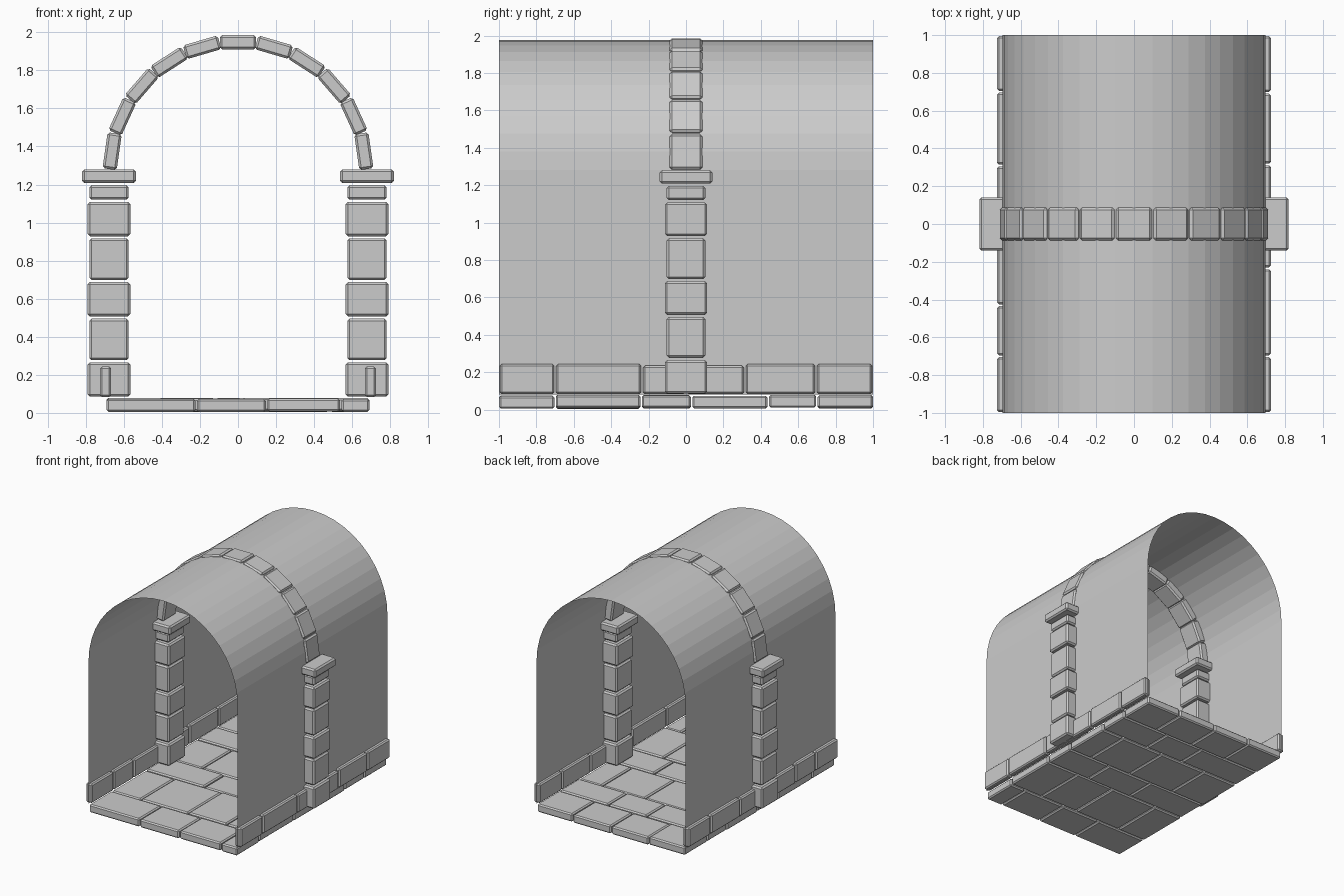
import bpy, bmesh, math, random
from mathutils import Matrix

if "Cube" in bpy.data.objects:
    bpy.data.objects.remove(bpy.data.objects["Cube"])

random.seed(4)


def add_object(name, bm):
    mesh = bpy.data.meshes.new(name)
    bmesh.ops.recalc_face_normals(bm, faces=bm.faces[:])
    bm.to_mesh(mesh)
    bm.free()
    obj = bpy.data.objects.new(name, mesh)
    bpy.context.collection.objects.link(obj)
    return obj


def stone(bm, lo, hi, rot=None):
    """Box from corner lo to corner hi, optionally tilted about its centre."""
    c = [(a + b) / 2 for a, b in zip(lo, hi)]
    s = [b - a for a, b in zip(lo, hi)]
    m = Matrix.Translation(c) @ (rot or Matrix()) @ Matrix.Diagonal((*s, 1))
    bmesh.ops.create_cube(bm, size=1, matrix=m)


def add_stones(name, bm, bevel=0.012):
    obj = add_object(name, bm)
    mod = obj.modifiers.new("worn_edges", 'BEVEL')
    mod.width = bevel
    mod.segments = 1
    return obj


SPRING = 1.28   # height where the arch starts

# Thin vault shell: straight walls and half-round ceiling
R, N = 0.695, 22
profile = [(R, 0.08)]
profile += [(R * math.cos(math.pi * i / N), SPRING + R * math.sin(math.pi * i / N))
            for i in range(N + 1)]
profile += [(-R, 0.08)]
bm = bmesh.new()
front = [bm.verts.new((x, -1, z)) for x, z in profile]
back = [bm.verts.new((x, 1, z)) for x, z in profile]
for i in range(len(profile) - 1):
    bm.faces.new((front[i], front[i + 1], back[i + 1], back[i]))
add_object("vault_shell", bm)

# Arch rib of eleven straight stones
bm = bmesh.new()
for i in range(11):
    a = (i - 5) * math.pi / 11
    cx, cz = 0.668 * math.sin(a), SPRING + 0.668 * math.cos(a)
    stone(bm, (cx - 0.095, -0.087, cz - 0.0375), (cx + 0.095, 0.087, cz + 0.0375),
          Matrix.Rotation(a, 4, 'Y'))
add_stones("arch_rib", bm)

# Two pillars of stacked blocks with a wider capital: (bottom, top, width)
blocks = [(0.085, 0.265, 0.225), (0.277, 0.495, 0.207), (0.507, 0.687, 0.225),
          (0.698, 0.917, 0.207), (0.928, 1.108, 0.225), (1.12, 1.197, 0.207),
          (1.208, 1.28, 0.282)]
for side, label in ((-1, "left"), (1, "right")):
    bm = bmesh.new()
    for z0, z1, w in blocks:
        cx, h = side * 0.678, w / 2
        stone(bm, (cx - h, -h, z0), (cx + h, h, z1))
    add_stones(label + "_pillar", bm)

# Skirting stones along each wall
skirting = {"left": (-1, [-1, -0.70, -0.43, 0, 0.31, 0.70, 1]),
            "right": (1, [-1, -0.70, -0.235, 0, 0.315, 0.695, 1])}
for label, (side, cuts) in skirting.items():
    bm = bmesh.new()
    for i, (y0, y1) in enumerate(zip(cuts, cuts[1:])):
        xs = sorted((side * 0.667, side * 0.725))
        top = 0.235 if i in (2, 3) else 0.243
        stone(bm, (xs[0], y0 + 0.005, 0.083), (xs[1], y1 - 0.005, top))
    add_stones(label + "_skirting", bm, 0.01)

# Irregular paving laid in rows: (front y, back y, joints across x)
rows = [(-1, -0.70, [-0.22, 0.15, 0.54]), (-0.70, -0.24, [-0.42, 0.02, 0.38]),
        (-0.24, 0.03, [-0.15, 0.28]), (0.03, 0.44, [-0.36, 0.08, 0.48]),
        (0.44, 0.70, [-0.12, 0.24]), (0.70, 1, [-0.35, 0.0, 0.36])]
bm = bmesh.new()
for y0, y1, joints in rows:
    cuts = [-0.694] + joints + [0.694]
    for x0, x1 in zip(cuts, cuts[1:]):
        dz = random.uniform(0, 0.008)
        stone(bm, (x0 + 0.004, y0 + 0.004 * (y0 > -1), 0.004 + dz),
              (x1 - 0.004, y1 - 0.004 * (y1 < 1), 0.072 + dz))
add_stones("paving", bm, 0.01)
